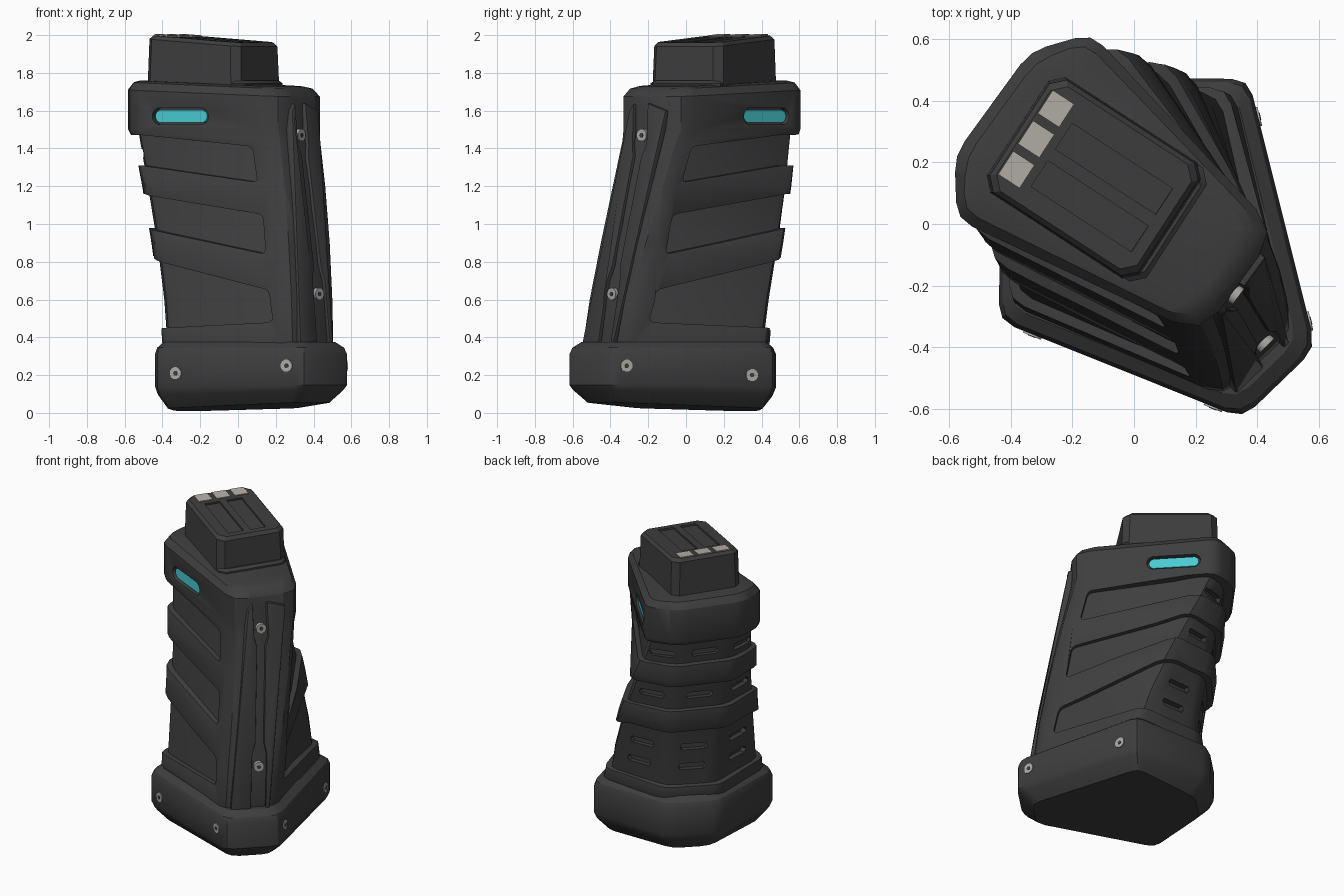
import bpy, bmesh, math
from mathutils import Vector, Matrix

if "Cube" in bpy.data.objects:
    bpy.data.objects.remove(bpy.data.objects["Cube"])


def material(name, rgb):
    m = bpy.data.materials.new(name)
    m.diffuse_color = (*rgb, 1)
    m.use_nodes = True
    m.node_tree.nodes["Principled BSDF"].inputs["Base Color"].default_value = m.diffuse_color
    return m


DARK = material("dark grey polymer", (0.048, 0.048, 0.048))
CYAN = material("cyan light", (0.06, 0.60, 0.64))
PALE = material("pale contact metal", (0.46, 0.43, 0.39))
STEEL = material("screw steel", (0.42, 0.41, 0.39))


def make(name, bm, mat, matrix=None):
    bmesh.ops.recalc_face_normals(bm, faces=bm.faces)
    me = bpy.data.meshes.new(name)
    bm.to_mesh(me)
    bm.free()
    ob = bpy.data.objects.new(name, me)
    me.materials.append(mat)
    bpy.context.collection.objects.link(ob)
    if matrix:
        me.transform(matrix)
    return ob


def bake(ob):
    # apply every modifier on the object
    dg = bpy.context.evaluated_depsgraph_get()
    me = bpy.data.meshes.new_from_object(ob.evaluated_get(dg))
    ob.modifiers.clear()
    ob.data = me


def boolean(ob, cutter, op='DIFFERENCE'):
    m = ob.modifiers.new("cut", 'BOOLEAN')
    m.operation, m.object, m.solver = op, cutter, 'EXACT'
    bake(ob)
    bpy.data.objects.remove(cutter)


def bevel(ob, width, seg=2, angle=38):
    m = ob.modifiers.new("bevel", 'BEVEL')
    m.width, m.segments, m.limit_method = width, seg, 'ANGLE'
    m.angle_limit = math.radians(angle)
    bake(ob)


def smooth(ob, angle=32):
    bpy.ops.object.select_all(action='DESELECT')
    ob.select_set(True)
    bpy.context.view_layer.objects.active = ob
    bpy.ops.object.shade_smooth_by_angle(angle=math.radians(angle))


def loft(rings):
    bm = bmesh.new()
    vs = [[bm.verts.new(p) for p in r] for r in rings]
    n = len(vs[0])
    for a, b in zip(vs, vs[1:]):
        for i in range(n):
            bm.faces.new((a[i], a[(i + 1) % n], b[(i + 1) % n], b[i]))
    bm.faces.new(vs[0][::-1])
    bm.faces.new(vs[-1])
    return bm


# six-sided section: angle, front depth/width, widest depth/width, back depth/width,
# side shift, side shift of the front, front corner rounding
BASE = (-46, .70, .165, -.08, .565, -.48, .16, .03, -.02, .055)
LOW = (-46.5, .61, .155, -.08, .505, -.42, .17, .03, -.02, .055)
HIGH = (-36, .39, .20, -.475, .355, -.585, .20, .047, .045, .10)


def inset(p, d):
    a, ff, wf, fm, wm, fb, wb = p[:7]
    return (a, ff - d, wf - d * .5, fm, wm - d, fb + d, wb - d * .5, *p[7:])


def at(z):
    t = max(0, min(1, (z - .35) / 1.15)) ** 1.2
    return tuple(a + (b - a) * t for a, b in zip(LOW, HIGH))


def corners(p):
    a, ff, wf, fm, wm, fb, wb, ds, df, _ = p
    rot = Matrix.Rotation(math.radians(a), 2)
    return [rot @ Vector(q) for q in
            ((ff, df - wf), (ff, df + wf), (fm, ds + wm), (fb, ds + wb), (fb, ds - wb), (fm, ds - wm))]


def ring(p, z, tilt=0):
    c = corners(p)
    rot = Matrix.Rotation(math.radians(-p[0]), 2)
    out = []
    for i, q in enumerate(c):
        r = p[9] if i < 2 else .055
        a = q + (c[i - 1] - q).normalized() * r
        b = q + (c[(i + 1) % 6] - q).normalized() * r
        for v in (a, (a + b) / 4 + q / 2, b):
            out.append(Vector((v.x, v.y, z + tilt * (rot @ v).x)))
    return out


def on_edge(p, i, frac):
    # point and outward normal on one side of a section
    c = corners(p)
    a, b = c[i], c[(i + 1) % 6]
    d = (b - a).normalized()
    return a.lerp(b, frac), Vector((d.y, -d.x))


def plug(bm, pos, nrm, z, w, h, inner, outer, n=6):
    # capsule-shaped pin along a horizontal normal
    tan = Vector((-nrm.y, nrm.x))
    pts = []
    for side in (1, -1):
        for k in range(n):
            a = -math.pi / 2 + math.pi * (k + .5) / n
            pts.append((side * ((w - h) / 2 + h / 2 * math.cos(a)), side * h / 2 * math.sin(a)))
    ends = []
    for o in (inner, outer):
        ends.append([bm.verts.new((*(pos + nrm * o + tan * u), z + v)) for u, v in pts])
    m = len(pts)
    for i in range(m):
        bm.faces.new((ends[0][i], ends[0][(i + 1) % m], ends[1][(i + 1) % m], ends[1][i]))
    bm.faces.new(ends[0][::-1])
    bm.faces.new(ends[1])


def prism(pts, to_world, lo, hi):
    return loft([[to_world(u, v, o) for u, v in pts] for o in (lo, hi)])


# base cap
cap = make("base_cap", loft([
    ring(inset(BASE, .09), .028, .045), ring(inset(BASE, .02), .10, .03), ring(BASE, .14, .01),
    ring(BASE, .31), ring(inset(BASE, .015), .345), ring(inset(BASE, .06), .375)]), DARK)
smooth(cap, 28)

# recessed grip core with three columns of slots at the back
core = make("grip_core", loft([ring(inset(at(z), .036), z) for z in (.33, .6, .9, 1.2, 1.55)]), DARK)
bm = bmesh.new()
for z in (1.375, 1.07, .70, .56):
    for side in (2, 3, 4):
        pos, nrm = on_edge(inset(at(z), .036), side, .5)
        plug(bm, pos, nrm, z, .17, .05, -.035, .1, 3)
boolean(core, make("slot_cutter", bm, DARK))
smooth(core)

# outer shell: front frame, two ribs and upper collar, cut by a comb-shaped profile
rings = [ring(at(z), z) for z in (.34, .6, .9, 1.2, 1.44)]
top = inset(HIGH, -.018)
top = (top[0], HIGH[1], *top[2:])
rings += [ring(top, 1.50), ring(top, 1.69, -.04), ring(inset(top, .035), 1.73, -.04),
          ring(inset(top, .08), 1.74, -.04)]
shell = make("outer_shell", loft(rings), DARK)
comb = [(.9, .3), (.9, 1.85), (-.9, 1.85), (-.9, 1.48), (-.35, 1.47), (.26, 1.41), (.31, 1.22),
        (-.35, 1.31), (-.9, 1.31), (-.9, 1.16), (-.35, 1.16), (.36, 1.05), (.40, .84),
        (-.3, .98), (-.9, .98), (-.9, .83), (-.3, .83), (.44, .65), (.48, .48), (-.9, .41), (-.9, .3)]
turn = Matrix.Rotation(math.radians(-44), 3, 'Z')
cutter = make("comb_cutter", prism(comb, lambda u, v, o: turn @ Vector((u, o, v)), -1, 1), DARK)
bevel(cutter, .025, 2, 45)
boolean(shell, cutter, 'INTERSECT')

# light pockets and cyan lights on both collar sides
cut, lamp = bmesh.new(), bmesh.new()
for side, frac in ((5, .34), (1, .70)):
    pos, nrm = on_edge(top, side, frac)
    plug(cut, pos, nrm, 1.57, .33, .09, -.035, .1)
    plug(lamp, pos, nrm, 1.57, .305, .067, -.06, -.012)
boolean(shell, make("pocket_cutter", cut, DARK))
bevel(shell, .014, 2, 42)
smooth(shell, 35)
smooth(make("side_lights", lamp, CYAN))


# front rails either side of the screw channel
def front(u, z, o):
    pos, nrm = on_edge(at(z), 0, .5)
    p = pos + nrm * o + Vector((-nrm.y, nrm.x)) * u
    return Vector((*p, z))


def channel(z):
    return .05 - .09 * (z - .37) / 1.2


for sgn, name in ((1, "front_rail_right"), (-1, "front_rail_left")):
    pts = [(sgn * .12, .37), (sgn * .12, 1.60)]
    pts += [(channel(z) + sgn * u, z) for u, z in
            ((.045, 1.64), (.045, 1.42), (.026, 1.36), (.026, .78), (.045, .70), (.045, .37))]
    rail = make(name, prism(pts, front, -.04, .02), DARK)
    bevel(rail, .008)
    smooth(rail)

# screws in the front channel and around the base cap
spots = [(front(channel(z), z, .01).xy, on_edge(at(z), 0, .5)[1], z) for z in (1.47, .63)]
for side, fr, z in ((5, .14, .21), (5, .88, .25), (1, .10, .25), (1, .86, .20)):
    spots.append((*on_edge(BASE, side, fr), z))
heads, sockets = bmesh.new(), bmesh.new()
for pos, nrm, z in spots:
    plug(heads, pos, nrm, z, .066, .066, -.03, .006)
    plug(sockets, pos, nrm, z, .026, .026, -.02, .008, 3)
smooth(make("screw_heads", heads, STEEL))
make("screw_sockets", sockets, DARK)

# connector block on top, slightly turned and sloping forward
place = Matrix.Translation((-.13, .15, 0)) @ Matrix.Rotation(math.radians(-33), 4, 'Z')
SLOPE = -.07


def block_ring(hx, hy, z, slope=SLOPE, shift=0, c=.04):
    q = [(hx, -hy + c), (hx, hy - c), (hx - c, hy), (-hx + c, hy),
         (-hx, hy - c), (-hx, -hy + c), (-hx + c, -hy), (hx - c, -hy)]
    return [Vector((x + shift, y, z + slope * x)) for x, y in q]


skirt = make("connector_skirt", loft([block_ring(.30, .22, 1.69, 0, .02),
                                      block_ring(.30, .22, 1.745, 0, .02),
                                      block_ring(.285, .205, 1.76, 0, .02)]), DARK, place)
smooth(skirt)
block = make("connector_block", loft([block_ring(.297, .225, 1.69, 0), block_ring(.288, .218, 1.96),
                                      block_ring(.272, .202, 1.98)]), DARK, place)


def top_plate(bm, x, y, sx, sy, sz, lift):
    m = (Matrix.Translation((x, y, 1.98 + SLOPE * x + lift)) @
         Matrix.Rotation(math.atan(-SLOPE), 4, 'Y') @ Matrix.Diagonal((sx, sy, sz, 1)))
    bmesh.ops.create_cube(bm, size=1, matrix=m)


bm = bmesh.new()
for y in (-.085, .06):
    top_plate(bm, .04, y, .39, .10, .06, .018)
boolean(block, make("groove_cutter", bm, DARK, place))
smooth(block, 25)

# three contact pads
bm = bmesh.new()
for y in (-.115, .003, .121):
    top_plate(bm, -.226, y, .083, .09, .008, .002)
make("contact_pads", bm, PALE, place)
